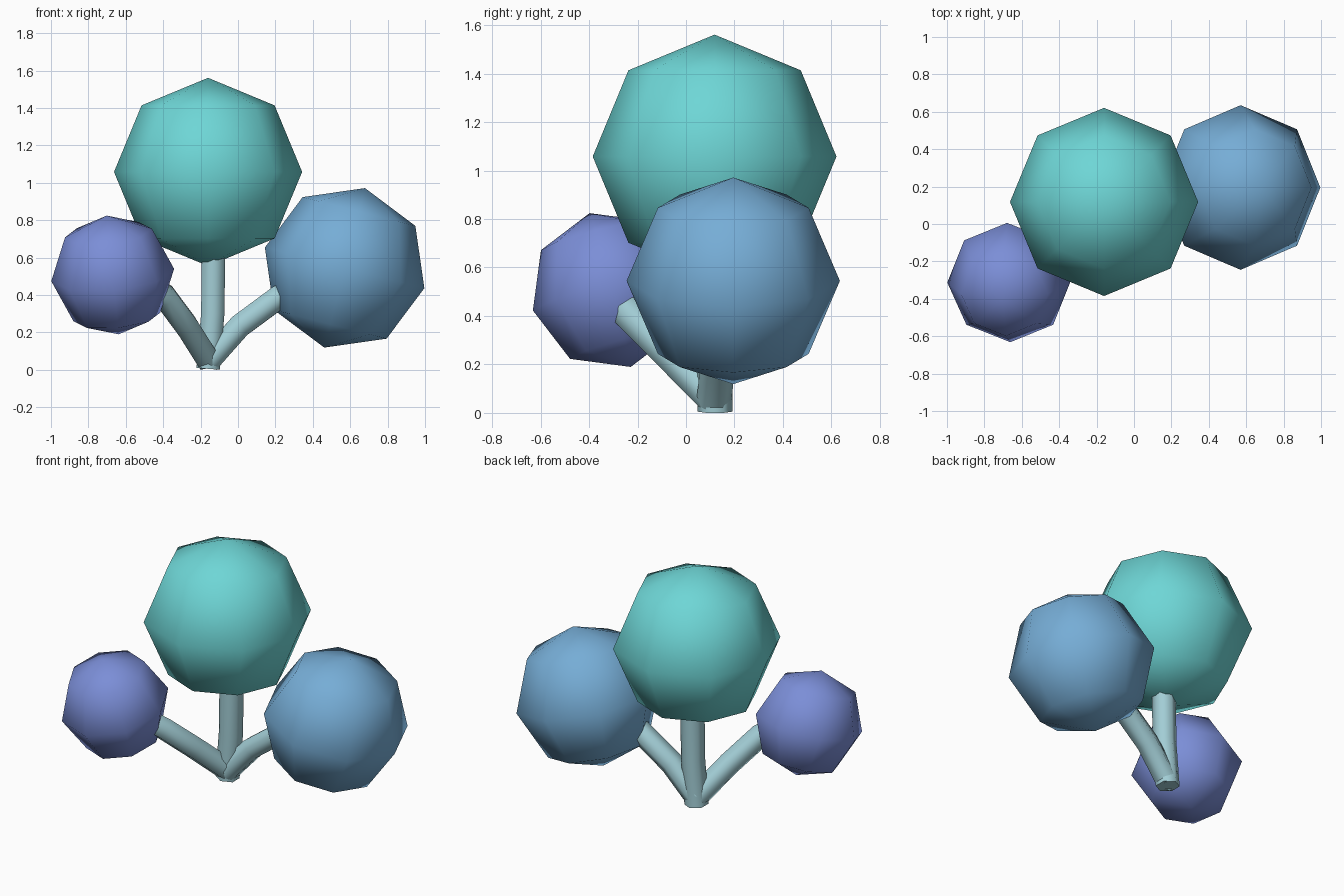
import bpy, bmesh, math
from mathutils import Vector

if "Cube" in bpy.data.objects:
    bpy.data.objects.remove(bpy.data.objects["Cube"])


def linear(c):
    c /= 255
    return c / 12.92 if c <= 0.04045 else ((c + 0.055) / 1.055) ** 2.4


def material(name, r, g, b):
    m = bpy.data.materials.new(name)
    m.diffuse_color = (linear(r), linear(g), linear(b), 1)
    m.use_nodes = True
    m.node_tree.nodes["Principled BSDF"].inputs["Base Color"].default_value = m.diffuse_color
    return m


teal = material("teal", 110, 214, 214)
blue = material("sky blue", 118, 173, 214)
violet = material("violet blue", 123, 142, 215)
pale = material("pale blue", 162, 205, 213)


def finish(bm, name, mat):
    bmesh.ops.recalc_face_normals(bm, faces=bm.faces)
    me = bpy.data.meshes.new(name)
    bm.to_mesh(me)
    bm.free()
    me.materials.append(mat)
    ob = bpy.data.objects.new(name, me)
    bpy.context.collection.objects.link(ob)
    return ob


def ball(name, center, radius, rotation, mat):
    bm = bmesh.new()
    bmesh.ops.create_uvsphere(bm, u_segments=8, v_segments=4, radius=radius)
    for f in bm.faces:
        f.smooth = True
    ob = finish(bm, name, mat)
    ob.location = center
    ob.rotation_euler = rotation


def stem(name, points, radius, mat, sides=6):
    pts = [Vector(p) for p in points]
    bm = bmesh.new()
    rings = []
    u = Vector((0, 1, 0))
    for i, p in enumerate(pts):
        t = (pts[min(i + 1, len(pts) - 1)] - pts[max(i - 1, 0)]).normalized()
        u = (u - t * u.dot(t)).normalized()
        v = t.cross(u)
        rings.append([bm.verts.new(p + radius * (u * math.cos(a) + v * math.sin(a)))
                      for a in (math.tau * k / sides for k in range(sides))])
    for a, b in zip(rings, rings[1:]):
        for k in range(sides):
            n = (k + 1) % sides
            bm.faces.new((a[k], a[n], b[n], b[k])).smooth = True
    bm.faces.new(rings[0])
    bm.faces.new(rings[-1])
    # rest the lowest rim on the ground
    drop = min(w.co.z for w in bm.verts)
    for w in rings[0]:
        w.co.z -= drop
    finish(bm, name, mat)


# Foliage balls
ball("center_ball", (-0.16, 0.118, 1.058), 0.503, (0, 0, 0), teal)
ball("right_ball", (0.57, 0.195, 0.545), 0.44, (0, 0.25, 0), blue)
ball("left_ball", (-0.67, -0.313, 0.507), 0.33, (0.26, -0.1, 0), violet)

# Curved stems meeting at the base
stem("center_stem", [(-0.16, 0.12, 0.01), (-0.135, 0.12, 0.3), (-0.13, 0.12, 0.68)], 0.072, pale)
stem("right_stem", [(-0.16, 0.115, 0.05), (0.01, 0.135, 0.235), (0.22, 0.155, 0.39),
                    (0.36, 0.17, 0.47)], 0.072, pale)
stem("left_stem", [(-0.16, 0.12, 0.05), (-0.275, -0.06, 0.235), (-0.39, -0.215, 0.39),
                   (-0.5, -0.28, 0.46)], 0.072, pale)
